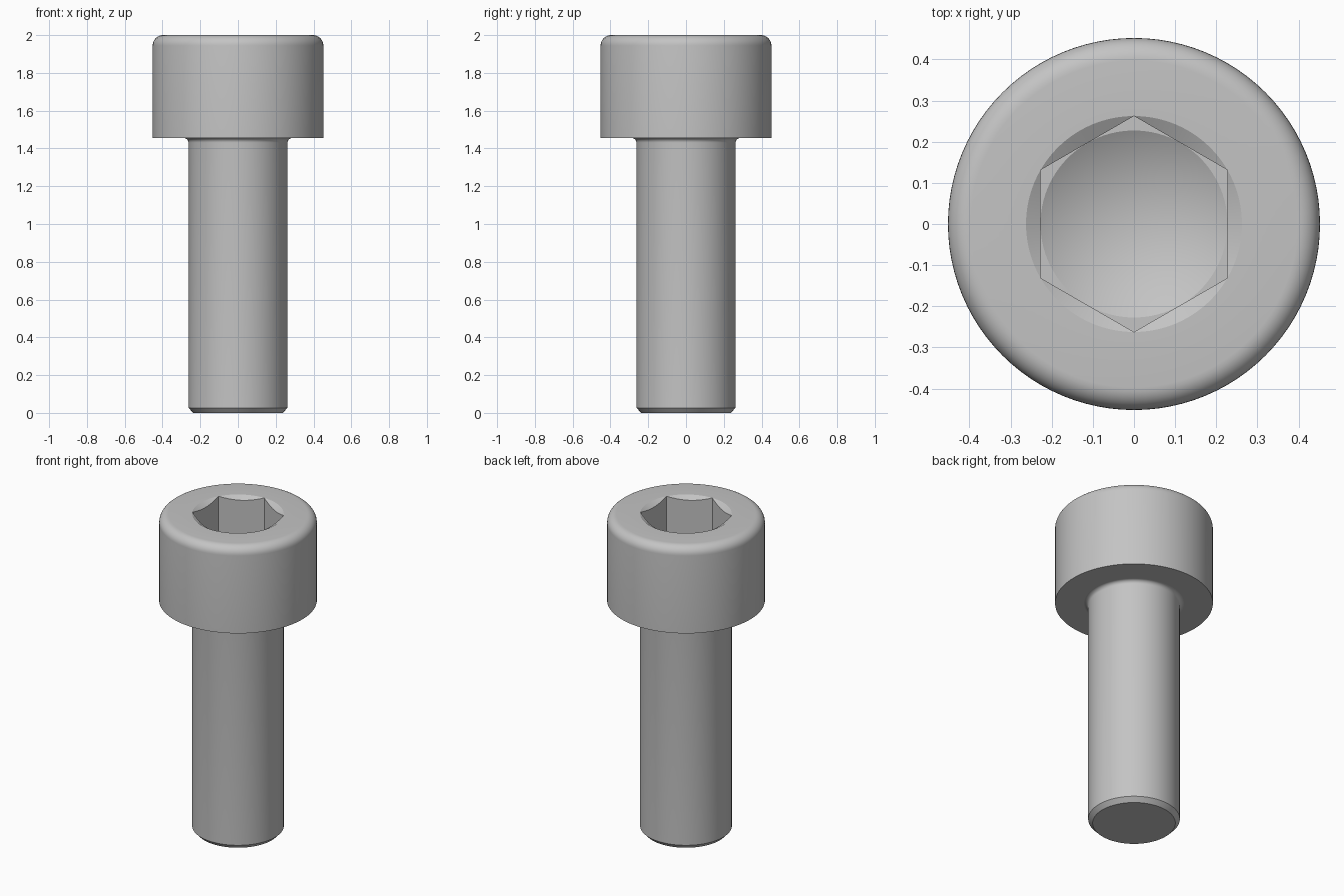
import bpy, bmesh, math

if "Cube" in bpy.data.objects:
    bpy.data.objects.remove(bpy.data.objects["Cube"], do_unlink=True)

SEG = 96
TOP, UNDER = 2.0, 1.4545
HEAD_R, HEAD_ROUND = 0.452, 0.055
SHANK_R, FILLET = 0.2625, 0.024
FLAT = 0.2272                            # half the width across the flats
CORNER = FLAT / math.cos(math.pi / 6)
FLOOR = TOP - 0.273                      # bottom of the hexagonal walls
SLOPE = math.tan(math.pi / 6)            # countersink and drill point

steel = bpy.data.materials.new("steel_grey")
steel.use_nodes = True
colour = (0.55, 0.55, 0.55, 1)
steel.diffuse_color = colour
steel.node_tree.nodes["Principled BSDF"].inputs["Base Color"].default_value = colour


def arc(cr, cz, radius, start, end, steps=8):
    """Profile points along an arc, angles in degrees."""
    angles = [math.radians(start + (end - start) * i / steps) for i in range(steps + 1)]
    return [(cr + radius * math.cos(a), cz + radius * math.sin(a)) for a in angles]


def hexagon(angle):
    """Radius of the hexagon, with corners on the y axis."""
    return FLAT / math.cos((angle + math.pi / 6) % (math.pi / 3) - math.pi / 6)


def hex_rim(angle):
    r = hexagon(angle)
    return r, TOP - (CORNER - r) * SLOPE


def hex_floor(angle):
    return hexagon(angle), FLOOR


def lathe(name, profile):
    """Sweep a profile of fixed points or angle-dependent points around z."""
    bm = bmesh.new()
    rings = []
    for p in profile:
        ring = []
        for i in range(SEG):
            a = math.tau * i / SEG
            r, z = p(a) if callable(p) else p
            ring.append(bm.verts.new((r * math.cos(a), r * math.sin(a), z)))
        rings.append(ring)
    for low, high in zip(rings, rings[1:]):
        for i in range(SEG):
            j = (i + 1) % SEG
            bm.faces.new((low[i], low[j], high[j], high[i]))
    bmesh.ops.remove_doubles(bm, verts=bm.verts, dist=0.0001)
    mesh = bpy.data.meshes.new(name)
    bm.to_mesh(mesh)
    bm.free()
    mesh.materials.append(steel)
    obj = bpy.data.objects.new(name, mesh)
    bpy.context.collection.objects.link(obj)
    bpy.ops.object.select_all(action="DESELECT")
    obj.select_set(True)
    bpy.context.view_layer.objects.active = obj
    bpy.ops.object.shade_smooth_by_angle(angle=math.radians(25))


# Shank: chamfered tip, straight body, fillet under the head
lathe("shank", [(0, 0), (0.237, 0), (SHANK_R, 0.027)]
      + arc(SHANK_R + FILLET, UNDER - FILLET, FILLET, 180, 90))

# Head: rounded rim, countersunk hexagonal socket with a drilled bottom
lathe("socket_head", [(SHANK_R + FILLET, UNDER), (HEAD_R, UNDER)]
      + arc(HEAD_R - HEAD_ROUND, TOP - HEAD_ROUND, HEAD_ROUND, 0, 90)
      + [(CORNER, TOP), hex_rim, hex_floor, (FLAT, FLOOR), (0, FLOOR - FLAT * SLOPE)])
